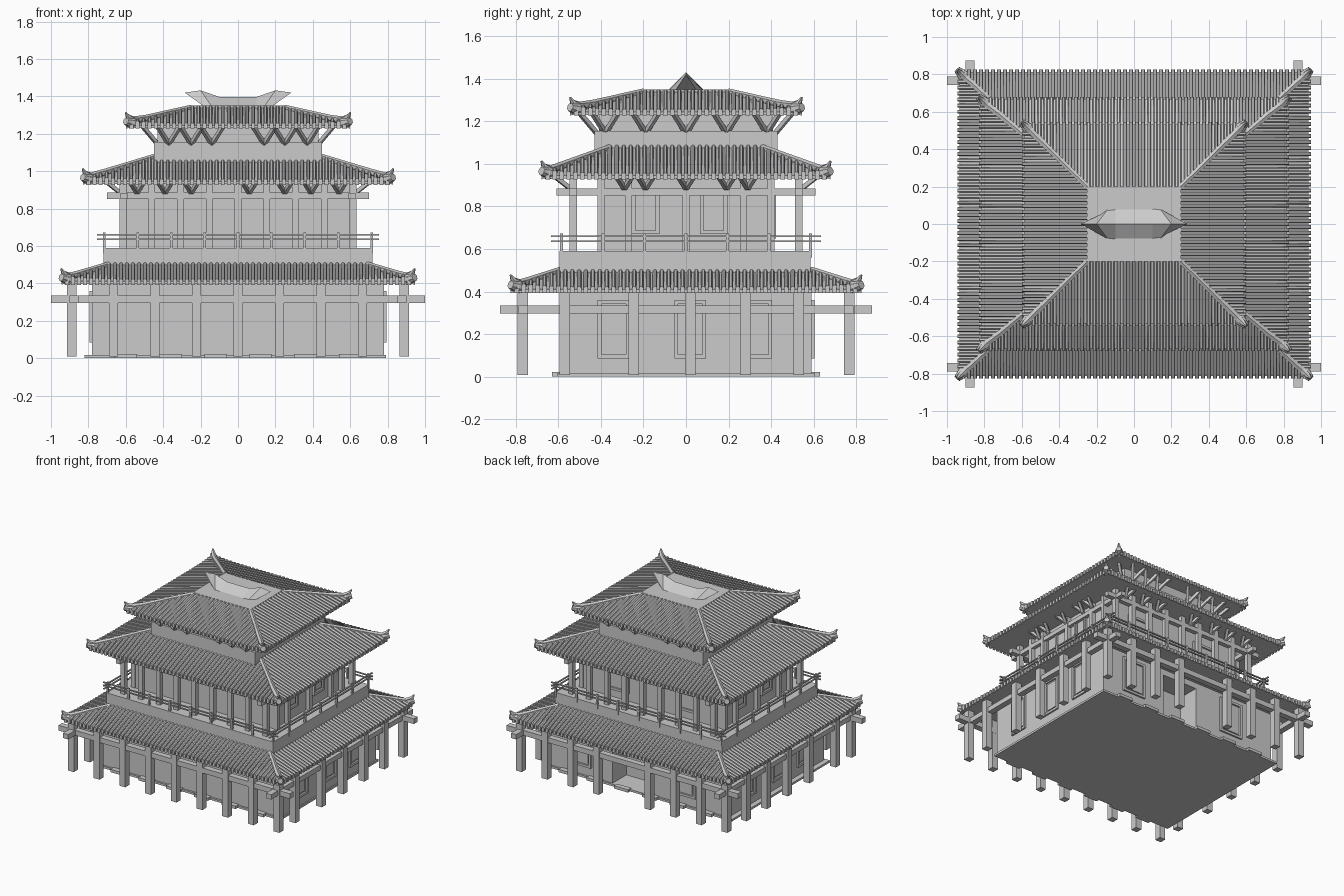
import bpy, bmesh, math
from mathutils import Vector

if "Cube" in bpy.data.objects:
    bpy.data.objects.remove(bpy.data.objects["Cube"])

class Part:
    """Collects simple solids into one named object."""
    def __init__(self, name):
        self.name, self.bm = name, bmesh.new()

    def box(self, x0, x1, y0, y1, z0, z1):
        return self.loft([[(x0, y0, z0), (x1, y0, z0), (x1, y1, z0), (x0, y1, z0)],
                          [(x0, y0, z1), (x1, y0, z1), (x1, y1, z1), (x0, y1, z1)]])

    def cbox(self, x, y, hx, hy, z0, z1):
        self.box(x - hx, x + hx, y - hy, y + hy, z0, z1)

    def loft(self, rings):
        vs = [[self.bm.verts.new(p) for p in r] for r in rings]
        n = len(vs[0])
        for a, b in zip(vs, vs[1:]):
            for i in range(n):
                j = (i + 1) % n
                self.bm.faces.new((a[i], a[j], b[j], b[i]))
        self.bm.faces.new(vs[0])
        self.bm.faces.new(vs[-1])

    def bar(self, pts, radii, sides=4):
        pts = [Vector(p) for p in pts]
        rings = []
        for i, p in enumerate(pts):
            d = (pts[min(i + 1, len(pts) - 1)] - pts[max(i - 1, 0)]).normalized()
            s = d.cross(Vector((0, 0, 1))).normalized()
            t = s.cross(d)
            rings.append([p + radii[i] * (s * math.cos(a) + t * math.sin(a)) for a in
                          [math.tau * (k + .5) / sides for k in range(sides)]])
        self.loft(rings)

    def done(self):
        bmesh.ops.recalc_face_normals(self.bm, faces=self.bm.faces)
        me = bpy.data.meshes.new(self.name)
        self.bm.to_mesh(me)
        self.bm.free()
        bpy.context.collection.objects.link(bpy.data.objects.new(self.name, me))

def side(k, u, out, z):
    """Point on side k (front, right, back, left): along, outward, up."""
    return [(u, -out, z), (out, u, z), (-u, out, z), (-out, -u, z)][k]

def spread(a, n):
    return [-a + 2 * a * i / (n - 1) for i in range(n)]

def rect(x, y, z):
    return [(-x, -y, z), (x, -y, z), (x, y, z), (-x, y, z)]

def roof(name, ox, oy, ix, iy, z0, z1):
    # solid hipped slope with flat underside
    ze, lift = z0 + .02, .02
    p = Part(name + "_slope")
    p.loft([rect(ox - .012, oy - .012, z0 + .006), rect(ox - .012, oy - .012, ze), rect(ix, iy, z1)])
    p.done()
    # rows of tile ribs running down each side
    p = Part(name + "_tile_ribs")
    for k in range(4):
        e, i, oe, oi = (ox, ix, oy, iy) if k % 2 == 0 else (oy, iy, ox, ix)
        n = int(2 * (e - .03) / .032) + 1
        for u in spread(e - .03, n):
            tm = min(1, (e - abs(u)) / (e - i))
            rings = []
            for t in (0, tm * .3, tm):
                out = oe + (oi - oe) * t
                zb = ze + (z1 - ze) * t
                zt = zb + lift * (abs(u) / e) ** 6 * (1 - t) ** 2
                w = .0105
                rings.append([side(k, u + a, out, z) for a, z in
                              ((-w, zb - .018), (-w, zt + .005), (-w * .5, zt + .013),
                               (w * .5, zt + .013), (w, zt + .005), (w, zb - .018))])
            p.loft(rings)
    p.done()
    # hip ridges with upturned tips and end tiles
    p = Part(name + "_hip_ridges")
    for sx in (-1, 1):
        for sy in (-1, 1):
            def hip(t, dz):
                return (sx * (ox + (ix - ox) * t), sy * (oy + (iy - oy) * t), ze + (z1 - ze) * t + dz)
            p.bar([hip(1, 0), hip(.6, .006), hip(.3, .008)], [.017, .017, .02], 6)
            c = Vector(hip(0, 0))
            d = Vector((sx, sy, 0)).normalized()
            p.bar([Vector(hip(.3, .008)), c - d * .06 + Vector((0, 0, .028)),
                   c - d * .02 + Vector((0, 0, .042)), c + Vector((0, 0, .068))],
                  [.02, .02, .016, .005], 6)
            p.bar([c - d * .09 + Vector((0, 0, .008)), c - d * .045 + Vector((0, 0, .012)),
                   c + Vector((0, 0, .022))], [.02, .032, .02], 8)
    p.done()

def beams(name, x, y, lx, ly, z0, z1, h):
    p = Part(name)
    for s in (-1, 1):
        p.cbox(0, s * y, lx, h, z0, z1)
        p.cbox(s * x, 0, h, ly, z0 + .001, z1 - .001)
    p.done()

def frames(p, k, us, out, w, z0, z1):
    # window: frame of four bars with an inset panel
    def b(u0, u1, a, c, d):
        p.loft([[side(k, u0, out - .01, z) for z in (a, c)] + [side(k, u1, out - .01, z) for z in (c, a)],
                [side(k, u0, out + d, z) for z in (a, c)] + [side(k, u1, out + d, z) for z in (c, a)]])
    for u in us:
        b(u - w, u - w + .018, z0, z1, .014)
        b(u + w - .018, u + w, z0, z1, .014)
        b(u - w, u + w, z0, z0 + .018, .013)
        b(u - w, u + w, z1 - .018, z1, .013)
        b(u - w + .03, u + w - .03, z0 + .03, z1 - .03, .006)

def brackets(name, fu, su, fy, sx, reach, half, z0, z1):
    # V-shaped struts leaning out under an eave
    p = Part(name)
    for k in range(4):
        out = fy if k % 2 == 0 else sx
        for u in (fu if k % 2 == 0 else su):
            for s in (-1, 1):
                p.bar([side(k, u, out, z0), side(k, u + s * half, out + reach, z1)], [.014, .014])
    p.done()

# ground floor: base, walls with a rear doorway recess
p = Part("base_slab")
p.box(-.82, .79, -.605, .605, 0, .016)
for s in (-1, 1):
    for u in spread(.6, 6):
        p.cbox(u, s * .61, .06, .02, 0, .022)
p.done()
p = Part("ground_walls")
p.box(-.78, .78, -.59, .42, .012, .42)
p.box(-.78, -.08, .42, .59, .012, .42)
p.box(.22, .78, .42, .59, .012, .42)
p.box(-.08, .22, .42, .59, .35, .42)
p.done()
p = Part("ground_windows")
for k in (1, 3):
    frames(p, k, (-.34, .02, .33), .78, .075, .085, .36)
frames(p, 2, (-.5, .4), .59, .1, .085, .36)
p.done()

# ground floor colonnade
p = Part("ground_columns")
for s in (-1, 1):
    for i, x in enumerate(spread(.888, 9)):
        if not (s == 1 and i == 4):
            p.cbox(x, s * .768, .025, .025, .008, .41)
    for y in (-.57, -.245, .02, .28, .53):
        p.cbox(s * .888, y, .025, .025, .008, .41)
p.done()
beams("ground_beams", .877, .765, 1, .875, .295, .335, .023)
roof("lower_roof", .945, .825, .69, .59, .39, .5)

# balcony and railing
p = Part("balcony")
p.box(-.72, .72, -.595, .585, .47, .59)
p.done()
p = Part("balcony_railing")
for s in (-1, 1):
    for z in (.637, .66):
        p.cbox(0, s * .585, .755, .005, z - .004, z + .004)
        p.cbox(s * .715, 0, .005, .635, z - .004, z + .004)
    for x in spread(.715, 9):
        p.cbox(x, s * .585, .007, .007, .56, .672)
    for y in spread(.585, 7)[1:-1]:
        p.cbox(s * .715, y, .007, .007, .56, .672)
p.done()

# middle floor
p = Part("middle_walls")
p.box(-.6, .6, -.41, .41, .58, .95)
p.done()
p = Part("middle_windows")
for k in (1, 3):
    frames(p, k, (-.19, .13), .6, .065, .67, .88)
frames(p, 2, (-.3, .3), .41, .1, .65, .86)
p.done()
p = Part("middle_columns")
for s in (-1, 1):
    for x in spread(.615, 9):
        p.cbox(x, s * .53, .018, .018, .585, .94)
    for y in (-.4, -.27, 0, .27, .4):
        p.cbox(s * .615, y, .016, .016, .585, .94)
p.done()
beams("middle_beams", .61, .53, .7, .61, .85, .885, .018)
brackets("middle_brackets", (-.54, -.39, -.25, .06, .25, .39, .54), (-.29, -.19, 0, .19, .29),
         .545, .63, .07, .035, .885, .94)
roof("middle_roof", .83, .68, .45, .36, .925, 1.075)

# top floor
p = Part("top_band")
p.box(-.45, .45, -.43, .43, 1.0, 1.155)
p.box(-.43, .43, -.41, .41, 1.15, 1.25)
p.done()
brackets("top_brackets", (-.37, -.25, -.14, .14, .25, .37), (-.38, -.19, 0, .19, .38),
         .42, .43, .08, .06, 1.145, 1.24)
roof("top_roof", .6, .545, .25, .2, 1.225, 1.338)
p = Part("roof_cap")
p.box(-.25, .25, -.2, .2, 1.32, 1.35)
p.done()

# ridge crest with raised ends
p = Part("ridge_crest")
rings = [[(s * x, -.0, z), (s * b, -w, 1.345), (s * b, w, 1.345)] for s, x, z, b, w in
         ((-1, .285, 1.42, .18, .05), (-1, .2, 1.432, .14, .08), (-1, .1, 1.397, .1, .085),
          (1, .1, 1.397, .1, .085), (1, .2, 1.432, .14, .08), (1, .285, 1.42, .18, .05))]
p.loft(rings)
p.done()
